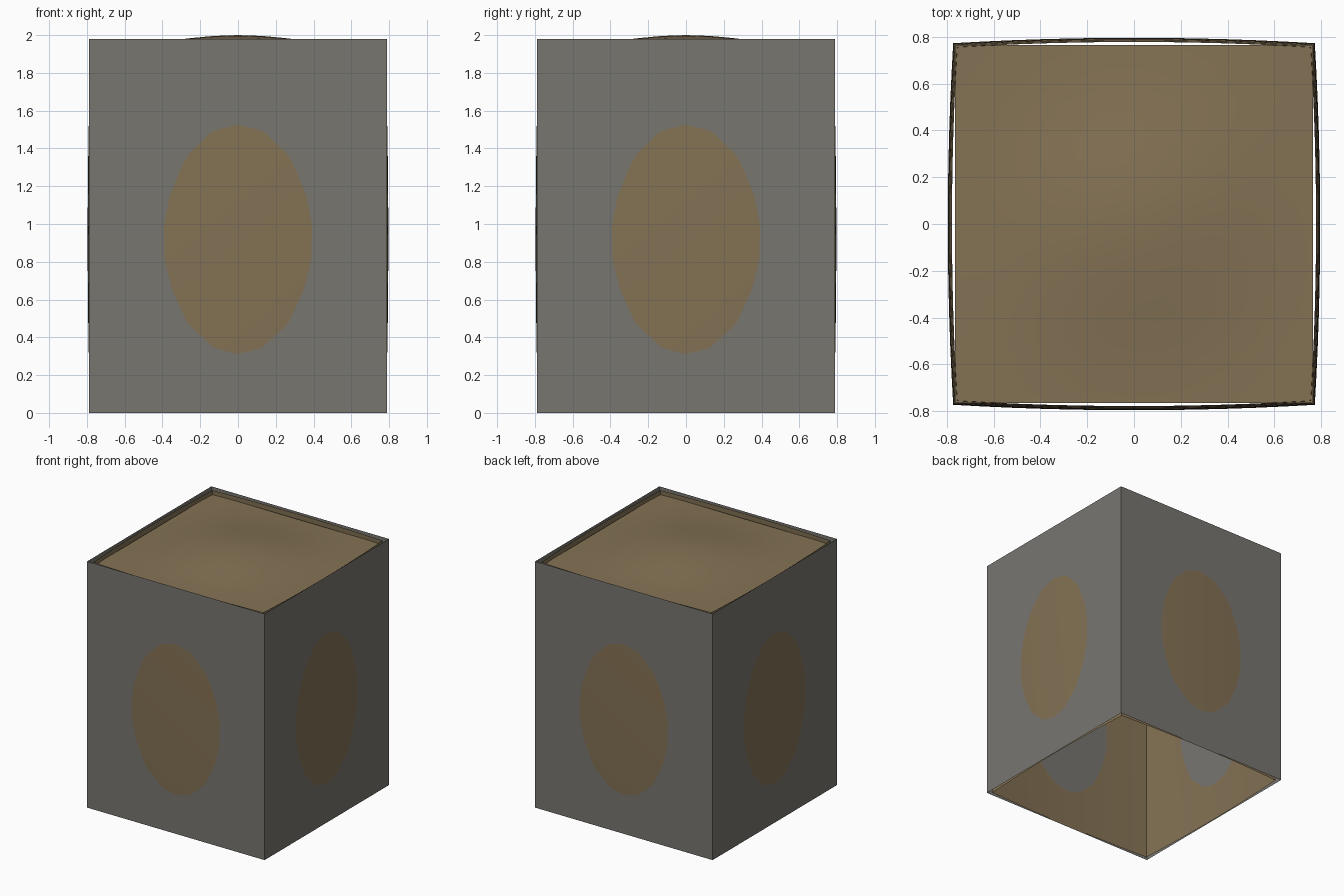
import bpy, bmesh, math

if "Cube" in bpy.data.objects:
    bpy.data.objects.remove(bpy.data.objects["Cube"])

HALF, RIM, N = 0.79, 1.98, 12


def material(name, rgb):
    m = bpy.data.materials.new(name)
    m.diffuse_color = (*rgb, 1)
    m.use_nodes = True
    m.node_tree.nodes["Principled BSDF"].inputs["Base Color"].default_value = m.diffuse_color
    return m


grey = material("grey", (0.19, 0.18, 0.163))
brown = material("brown", (0.23, 0.168, 0.089))


def add_grid(bm, fn, n):
    """Square sheet of n x n quads; fn maps (u, v) in -1..1 to a point."""
    pts = [[bm.verts.new(fn(2 * i / n - 1, 2 * j / n - 1))
            for j in range(n + 1)] for i in range(n + 1)]
    for i in range(n):
        for j in range(n):
            bm.faces.new((pts[i][j], pts[i + 1][j], pts[i + 1][j + 1], pts[i][j + 1]))


def finish(bm, name, mat, smooth):
    bmesh.ops.remove_doubles(bm, verts=bm.verts, dist=0.0005)
    me = bpy.data.meshes.new(name)
    bm.to_mesh(me)
    bm.free()
    me.materials.append(mat)
    ob = bpy.data.objects.new(name, me)
    bpy.context.collection.objects.link(ob)
    for p in me.polygons:
        p.use_smooth = smooth
    if smooth:
        bpy.context.view_layer.objects.active = ob
        ob.select_set(True)
        bpy.ops.object.shade_smooth_by_angle(angle=math.radians(30))
        ob.select_set(False)
    return ob


def turned(x, y, z, k):
    """Rotate a point by k quarter turns about z."""
    for _ in range(k):
        x, y = -y, x
    return (x, y, z)


def depth(u, z):
    """Distance of the bulging liner from the centre axis."""
    return HALF + 0.006 * (1 - (u * 1.96) ** 2 - ((z - 0.92) / 0.61) ** 2)


# Flat outer walls, open at top and bottom
bm = bmesh.new()
for k in range(4):
    add_grid(bm, lambda u, v: turned(u * HALF, -HALF, (v + 1) * RIM / 2, k), 1)
finish(bm, "outer_walls", grey, False)

# Bulging liner, which pokes through the walls as oval patches
bm = bmesh.new()
for k in range(4):
    def liner(u, v):
        z = (v + 1) * (RIM - 0.01) / 2
        return turned(u * depth(1, z), -depth(u, z), z, k)
    add_grid(bm, liner, N)
finish(bm, "bulging_liner", brown, True)


# Gently domed top sheet, sunk below the rim at its edges
def bump(t):
    return (1 + math.cos(math.pi * t)) / 2


bm = bmesh.new()
add_grid(bm, lambda u, v: (u * 0.765, v * 0.765, 1.935 + 0.065 * bump(u) * bump(v)), N)
finish(bm, "domed_top", brown, True)
